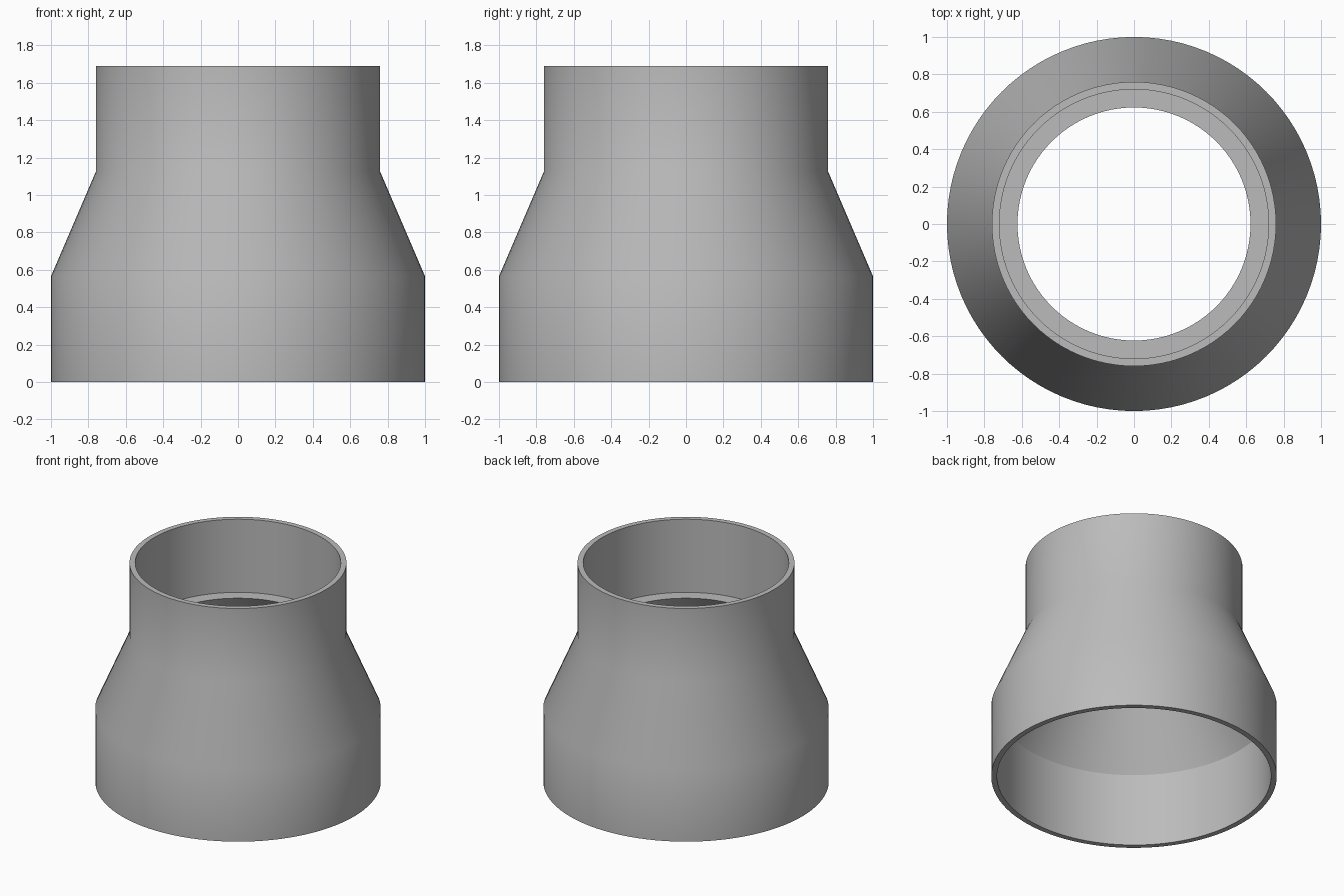
import bpy
import bmesh
from math import cos, sin, tau, radians

cube = bpy.data.objects.get("Cube")
if cube:
    bpy.data.objects.remove(cube, do_unlink=True)

SEGMENTS = 96

# Plain grey plastic
grey = bpy.data.materials.new("grey plastic")
grey.use_nodes = True
colour = (0.5, 0.5, 0.5, 1)
grey.diffuse_color = colour
grey.node_tree.nodes["Principled BSDF"].inputs["Base Color"].default_value = colour


def lathe(name, profile, material):
    """Revolve a closed (radius, height) outline about the z axis."""
    bm = bmesh.new()
    rings = [[bm.verts.new((r * cos(tau * i / SEGMENTS), r * sin(tau * i / SEGMENTS), z))
              for i in range(SEGMENTS)] for r, z in profile]
    for k, ring in enumerate(rings):
        above = rings[(k + 1) % len(rings)]
        for i in range(SEGMENTS):
            j = (i + 1) % SEGMENTS
            bm.faces.new((ring[i], ring[j], above[j], above[i]))
    bmesh.ops.recalc_face_normals(bm, faces=bm.faces)
    mesh = bpy.data.meshes.new(name)
    bm.to_mesh(mesh)
    bm.free()
    mesh.materials.append(material)
    obj = bpy.data.objects.new(name, mesh)
    bpy.context.collection.objects.link(obj)
    bpy.ops.object.select_all(action="DESELECT")
    obj.select_set(True)
    bpy.context.view_layer.objects.active = obj
    bpy.ops.object.shade_smooth_by_angle(angle=radians(30))
    return obj


# Outer wall going up, then the bore going down: top socket, stop ledge,
# inner cone and wide bottom socket
outer = [(1.0, 0), (1.0, 0.565), (0.76, 1.125), (0.76, 1.69)]
bore = [(0.72, 1.69), (0.72, 1.125), (0.623, 1.125), (0.96, 0.565), (0.96, 0)]
lathe("pipe_reducer", outer + bore, grey)
